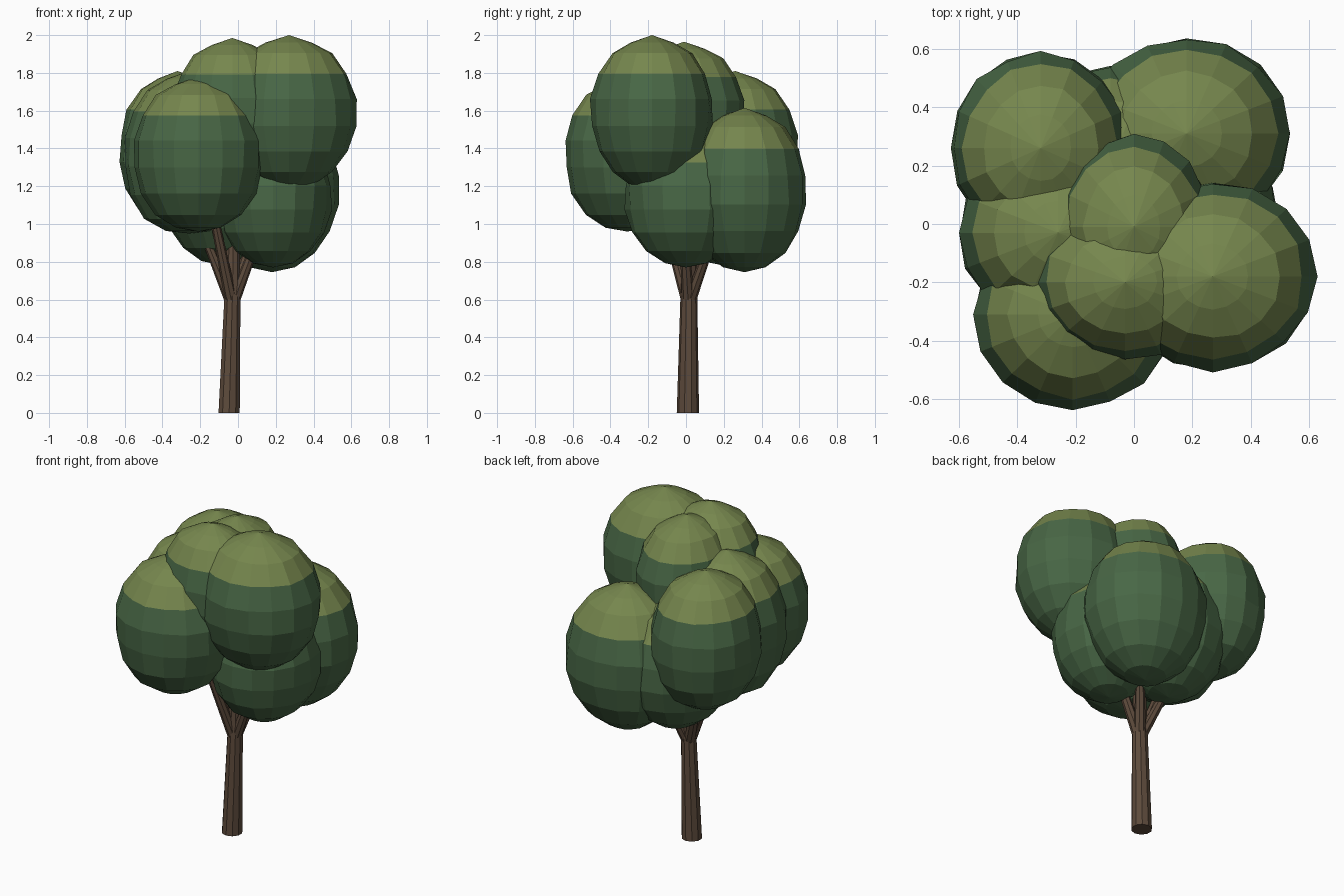
import bpy, bmesh, random
from mathutils import Vector, Matrix

if "Cube" in bpy.data.objects:
    bpy.data.objects.remove(bpy.data.objects["Cube"])

random.seed(4)

def material(name, color):
    m = bpy.data.materials.new(name)
    m.diffuse_color = (*color, 1)
    m.use_nodes = True
    m.node_tree.nodes["Principled BSDF"].inputs["Base Color"].default_value = m.diffuse_color
    return m

DARK = material("leaf_dark", (0.065, 0.135, 0.06))
LIGHT = material("leaf_light", (0.18, 0.24, 0.075))
BARK = material("bark", (0.11, 0.07, 0.045))

def finish(name, bm, mats):
    me = bpy.data.meshes.new(name)
    bm.to_mesh(me)
    bm.free()
    for m in mats:
        me.materials.append(m)
    ob = bpy.data.objects.new(name, me)
    bpy.context.collection.objects.link(ob)
    return ob

def leaf_clump(name, centre, rx, ry, rz, p=2.0):
    """Faceted, uneven ball with a lighter cap; p > 2 makes its underside boxier."""
    bm = bmesh.new()
    bmesh.ops.create_uvsphere(bm, u_segments=16, v_segments=9, radius=1)
    for f in bm.faces:
        f.material_index = 1 if f.calc_center_median().z > 0.5 else 0
    for v in bm.verts:
        c = v.co.copy()
        if c.z < 0:
            c /= (c.xy.length ** p + abs(c.z) ** p) ** (1 / p)
        k = random.uniform(0.97, 1.015) if abs(c.z) < 0.99 else 1
        v.co = Vector((c.x * rx * k, c.y * ry * k, c.z * rz)) + Vector(centre)
        if 0.8 < c.z < 0.99:      # slightly sunken shoulder below the pointed tip
            v.co.z -= 0.015
    finish(name, bm, (DARK, LIGHT))

def limb(name, points, radii, sides=10):
    """Tapered tube through a few points, with level cross-sections."""
    bm = bmesh.new()
    rings = []
    for p, r in zip(points, radii):
        res = bmesh.ops.create_circle(bm, segments=sides, radius=r,
                                      matrix=Matrix.Translation(p))
        rings.append(res["verts"])
    for a, b in zip(rings, rings[1:]):
        for i in range(sides):
            j = (i + 1) % sides
            bm.faces.new((a[i], a[j], b[j], b[i]))
    bm.faces.new(rings[0])
    bm.faces.new(rings[-1])
    bmesh.ops.recalc_face_normals(bm, faces=bm.faces)
    finish(name, bm, (BARK,))

# Trunk
limb("trunk", [(-0.047, 0.01, 0), (-0.03, 0.015, 0.6), (-0.02, 0.02, 1.2)],
     [0.059, 0.045, 0.03])

# Branches reaching into the crown
tips = [(-0.16, -0.16, 1.2), (-0.26, 0.02, 1.15), (-0.26, 0.2, 1.2),
        (0.17, -0.02, 1.1), (0.12, 0.2, 1.1)]
for i, tip in enumerate(tips):
    start = Vector((-0.03, 0.013, 0.57))
    limb(f"branch_{i + 1}", [start, start.lerp(Vector(tip), 0.5), tip],
         [0.034, 0.027, 0.018], 8)

# Crown: overlapping leaf clumps (centre, radii, underside boxiness)
clumps = {
    "top_right": ((0.27, -0.18, 1.59), 0.36, 0.33, 0.41),
    "top_front": ((-0.03, -0.20, 1.60), 0.32, 0.27, 0.385),
    "top_centre": ((0.0, -0.01, 1.59), 0.27, 0.32, 0.375),
    "front_left": ((-0.21, -0.31, 1.37), 0.345, 0.335, 0.41, 2.15),
    "middle_left": ((-0.26, -0.03, 1.38), 0.345, 0.32, 0.43, 2.5),
    "back_left": ((-0.32, 0.26, 1.40), 0.31, 0.335, 0.41, 2.3),
    "back_right": ((0.18, 0.31, 1.18), 0.36, 0.335, 0.435),
    "lower_right": ((0.185, 0.0, 1.14), 0.315, 0.33, 0.37),
    "lower_back": ((-0.08, 0.20, 1.18), 0.33, 0.35, 0.40),
}
for name, args in clumps.items():
    leaf_clump("leaves_" + name, *args)
